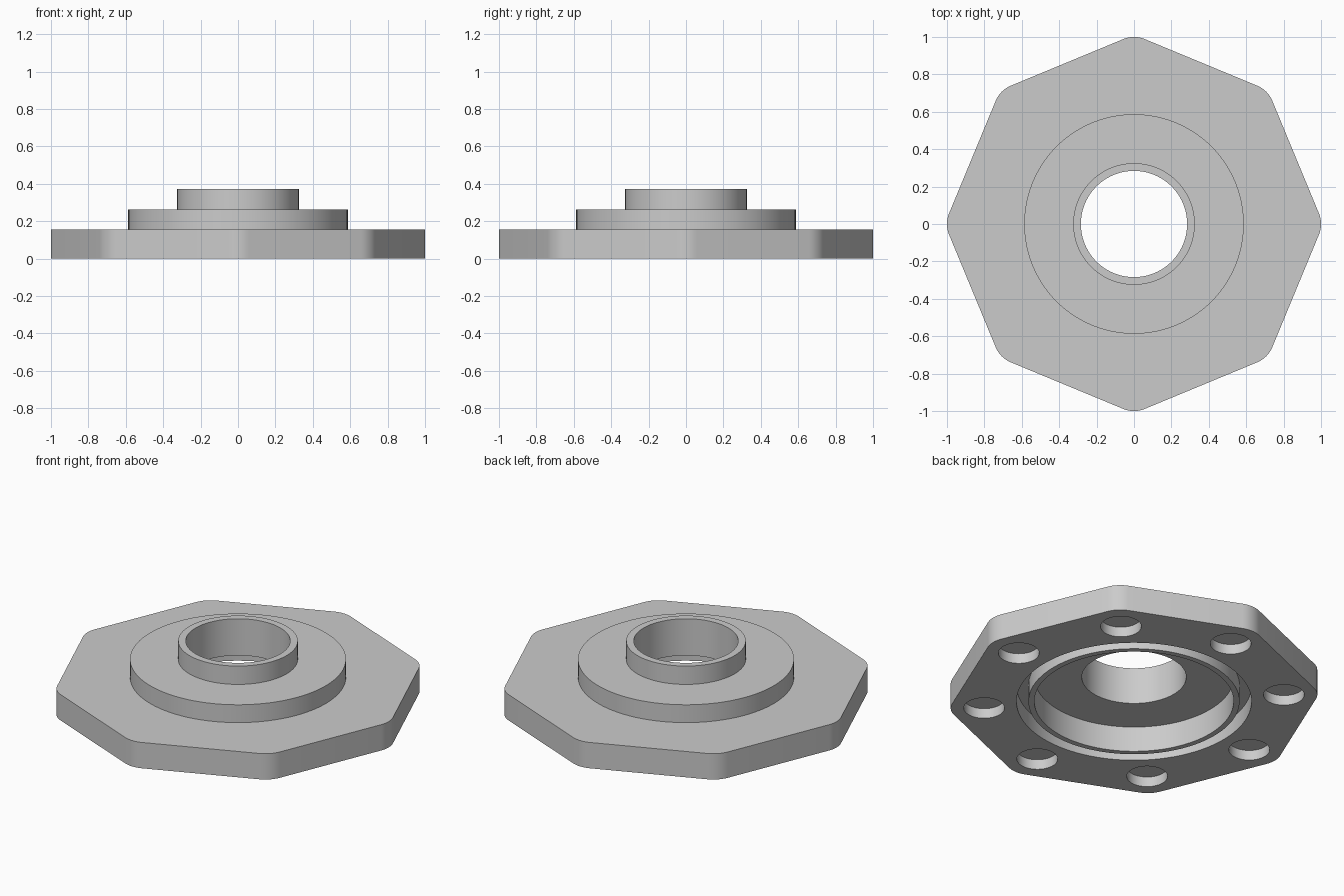
import bpy, bmesh
from math import cos, sin, pi, radians
from mathutils import Matrix

cube = bpy.data.objects.get("Cube")
if cube:
    bpy.data.objects.remove(cube, do_unlink=True)

SEGMENTS = 96
PLATE_TOP = 0.155
DISC_RADIUS = 0.587
GROOVE_DEPTH = 0.1

metal = bpy.data.materials.new("plain grey")
metal.use_nodes = True
grey = (0.6, 0.6, 0.6, 1)
metal.diffuse_color = grey
metal.node_tree.nodes["Principled BSDF"].inputs["Base Color"].default_value = grey


def finish(name, bm):
    bmesh.ops.recalc_face_normals(bm, faces=bm.faces)
    mesh = bpy.data.meshes.new(name)
    bm.to_mesh(mesh)
    bm.free()
    obj = bpy.data.objects.new(name, mesh)
    bpy.context.collection.objects.link(obj)
    mesh.materials.append(metal)
    return obj


def shade(obj):
    bpy.ops.object.select_all(action='DESELECT')
    obj.select_set(True)
    bpy.context.view_layer.objects.active = obj
    bpy.ops.object.shade_smooth_by_angle(angle=radians(30))


def add_cylinder(bm, radius, low, high, x=0, y=0, segments=SEGMENTS):
    bmesh.ops.create_cone(bm, cap_ends=True, segments=segments,
                          radius1=radius, radius2=radius, depth=high - low,
                          matrix=Matrix.Translation((x, y, (low + high) / 2)))


def lathe(name, profile):
    # revolve a closed profile of (radius, height) points
    bm = bmesh.new()
    rings = [[bm.verts.new((r * cos(a), r * sin(a), z)) for r, z in profile]
             for a in (2 * pi * i / SEGMENTS for i in range(SEGMENTS))]
    n = len(profile)
    for i, ring in enumerate(rings):
        after = rings[(i + 1) % SEGMENTS]
        for j in range(n):
            k = (j + 1) % n
            bm.faces.new((ring[j], after[j], after[k], ring[k]))
    return finish(name, bm)


def cut(target, cutter):
    mod = target.modifiers.new("cut", 'BOOLEAN')
    mod.operation = 'DIFFERENCE'
    mod.solver = 'EXACT'
    mod.object = cutter
    bpy.context.view_layer.objects.active = target
    bpy.ops.object.modifier_apply(modifier=mod.name)
    bpy.data.objects.remove(cutter, do_unlink=True)


# Octagonal plate with rounded corners
corner_radius = 0.15
inset = 1 - corner_radius
bm = bmesh.new()
outline = []
for corner in range(8):
    mid = corner * pi / 4
    for step in range(9):
        a = mid + (step / 8 - 0.5) * pi / 4
        outline.append(bm.verts.new((inset * cos(mid) + corner_radius * cos(a),
                                     inset * sin(mid) + corner_radius * sin(a), 0)))
base = bm.faces.new(outline)
top = bmesh.ops.extrude_face_region(bm, geom=[base])
bmesh.ops.translate(bm, vec=(0, 0, PLATE_TOP),
                    verts=[v for v in top["geom"] if isinstance(v, bmesh.types.BMVert)])
plate = finish("octagonal_plate", bm)

# Opening for the stepped core, and the groove around it
bm = bmesh.new()
add_cylinder(bm, DISC_RADIUS, -0.5, 0.5)
cut(plate, finish("core_cutter", bm))
bm = bmesh.new()
add_cylinder(bm, 0.639, -0.5, GROOVE_DEPTH)
cut(plate, finish("groove_cutter", bm))

# Blind bolt holes, one under each corner
bm = bmesh.new()
for i in range(8):
    a = i * pi / 4
    add_cylinder(bm, 0.111, -0.3, 0.06, 0.818 * cos(a), 0.818 * sin(a), 48)
cut(plate, finish("hole_cutter", bm))
shade(plate)

# Stepped core: bore, recess, lower lip, disc and neck
core = lathe("stepped_core", [
    (0.284, 0.152), (0.542, 0.152), (0.542, 0), (0.574, 0),
    (0.574, GROOVE_DEPTH), (DISC_RADIUS, GROOVE_DEPTH),
    (DISC_RADIUS, 0.262), (0.325, 0.262), (0.325, 0.372), (0.284, 0.372)])
shade(core)
